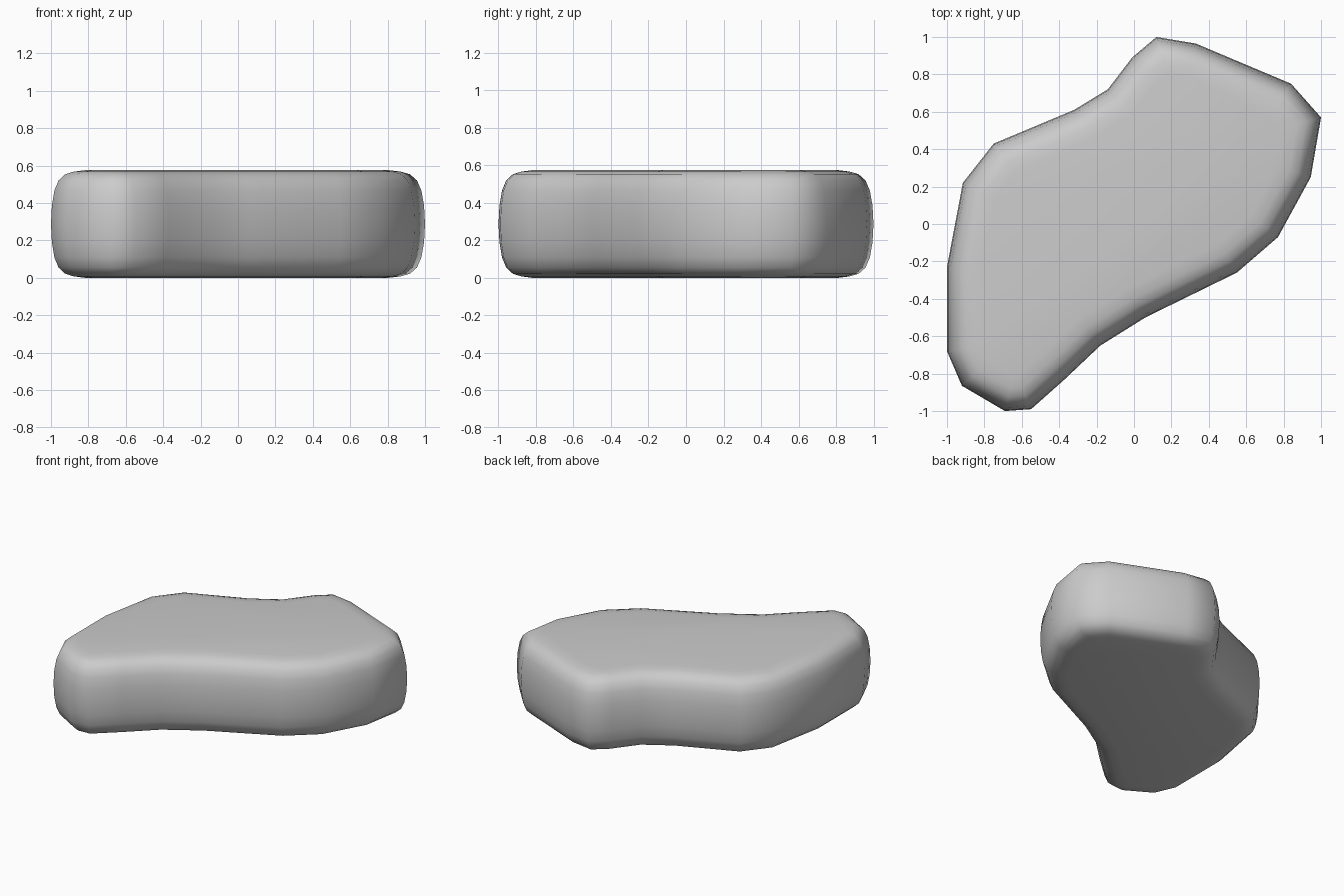
import bpy, bmesh, math
from mathutils import Vector

if "Cube" in bpy.data.objects:
    bpy.data.objects.remove(bpy.data.objects["Cube"])

# Outline seen from above, counter-clockwise
outline = [Vector(p) for p in [
    (0.12, 1.0), (-0.01, 0.89), (-0.14, 0.72), (-0.32, 0.61), (-0.75, 0.43),
    (-0.915, 0.22), (-1.0, -0.23), (-1.0, -0.68), (-0.92, -0.865), (-0.69, -1.0),
    (-0.55, -0.99), (-0.37, -0.83), (-0.18, -0.65), (0.06, -0.50), (0.55, -0.26),
    (0.77, -0.07), (0.945, 0.25), (1.0, 0.57), (0.84, 0.75), (0.33, 0.965)]]
HEIGHT = 0.575

# Rounded side: (inset, height) from the bottom to the middle, then mirrored
lower = [(0.18, 0.0), (0.12, 0.008), (0.075, 0.022), (0.04, 0.055),
         (0.018, 0.11), (0.005, 0.19)]
profile = lower + [(0, HEIGHT / 2)] + [(i, HEIGHT - z) for i, z in reversed(lower)]


def inward(i):
    """Mitred inward direction at one outline point."""
    a, b, c = outline[i - 1], outline[i], outline[(i + 1) % len(outline)]
    d1, d2 = (b - a).normalized(), (c - b).normalized()
    n1, n2 = Vector((-d1.y, d1.x)), Vector((-d2.y, d2.x))
    return (n1 + n2) / (1 + n1.dot(n2))


bm = bmesh.new()
n = len(outline)
rings = []
for inset, z in profile:
    pts = [outline[i] + inward(i) * inset for i in range(n)]
    rings.append([bm.verts.new((p.x, p.y, z)) for p in pts])

# Side walls and flat caps
for r0, r1 in zip(rings, rings[1:]):
    for i in range(n):
        j = (i + 1) % n
        bm.faces.new((r0[i], r0[j], r1[j], r1[i]))
bm.faces.new(rings[-1])
bm.faces.new(rings[0][::-1])
bmesh.ops.recalc_face_normals(bm, faces=bm.faces)

mesh = bpy.data.meshes.new("stone_slab")
bm.to_mesh(mesh)
bm.free()
slab = bpy.data.objects.new("stone_slab", mesh)
bpy.context.collection.objects.link(slab)
for f in mesh.polygons:
    f.use_smooth = True
